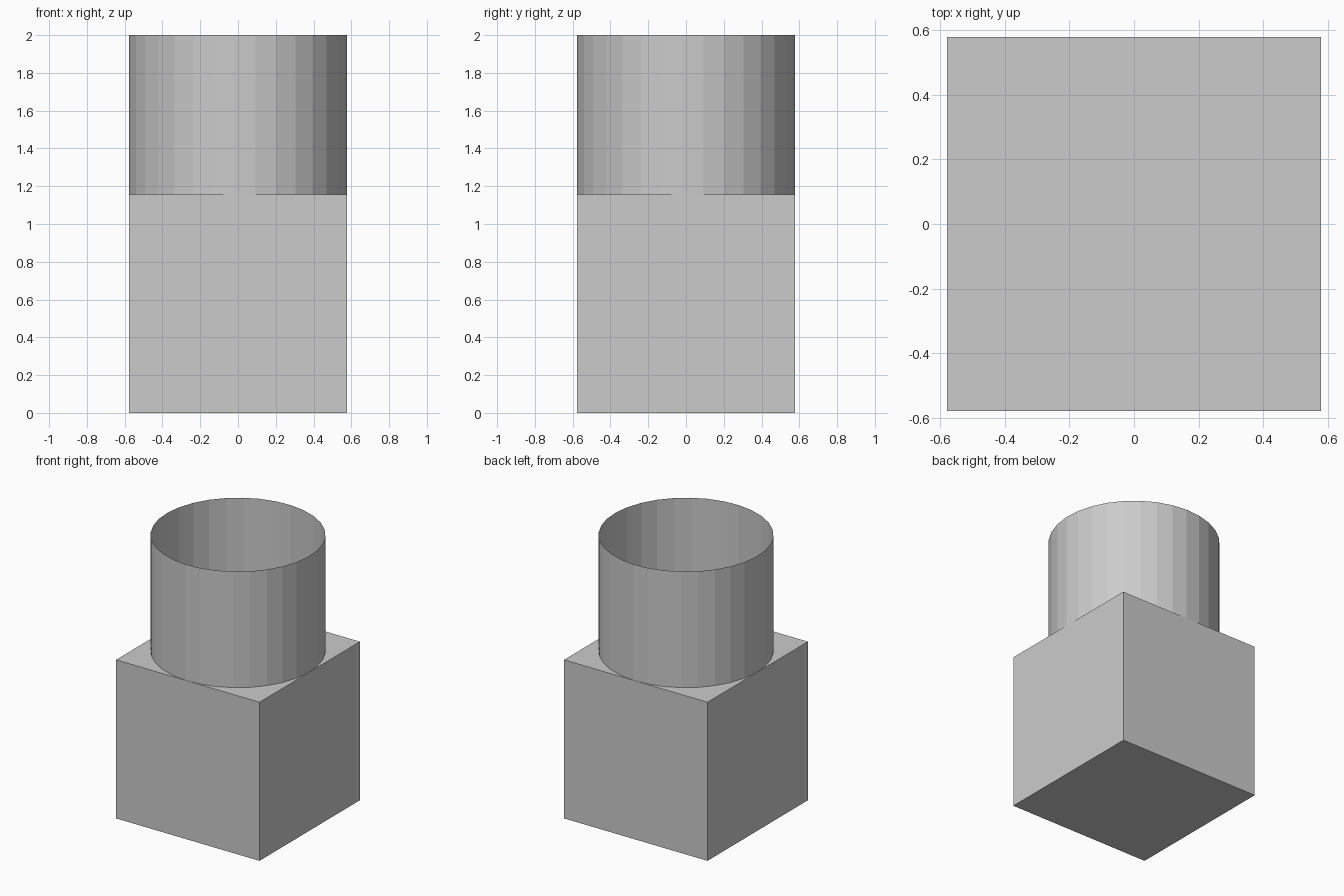
import bpy
import math

if "Cube" in bpy.data.objects:
    bpy.data.objects.remove(bpy.data.objects["Cube"])

SIDE = 1.155      # edge of the base block
HEIGHT = 2.0      # total height
SEGMENTS = 32     # flat facets around the tube

grey = bpy.data.materials.new("light grey")
grey.diffuse_color = (0.6, 0.6, 0.6, 1)
grey.use_nodes = True
grey.node_tree.nodes["Principled BSDF"].inputs["Base Color"].default_value = grey.diffuse_color


def finish(name):
    obj = bpy.context.object
    obj.name = name
    obj.data.materials.append(grey)
    return obj


# Solid base block
bpy.ops.mesh.primitive_cube_add(size=SIDE, location=(0, 0, SIDE / 2))
finish("base_block")

# Thin open tube standing on the block
bpy.ops.mesh.primitive_cylinder_add(
    vertices=SEGMENTS, radius=SIDE / 2, depth=HEIGHT - SIDE,
    end_fill_type='NOTHING', location=(0, 0, (HEIGHT + SIDE) / 2),
    rotation=(0, 0, math.radians(-2)))
finish("open_tube")
